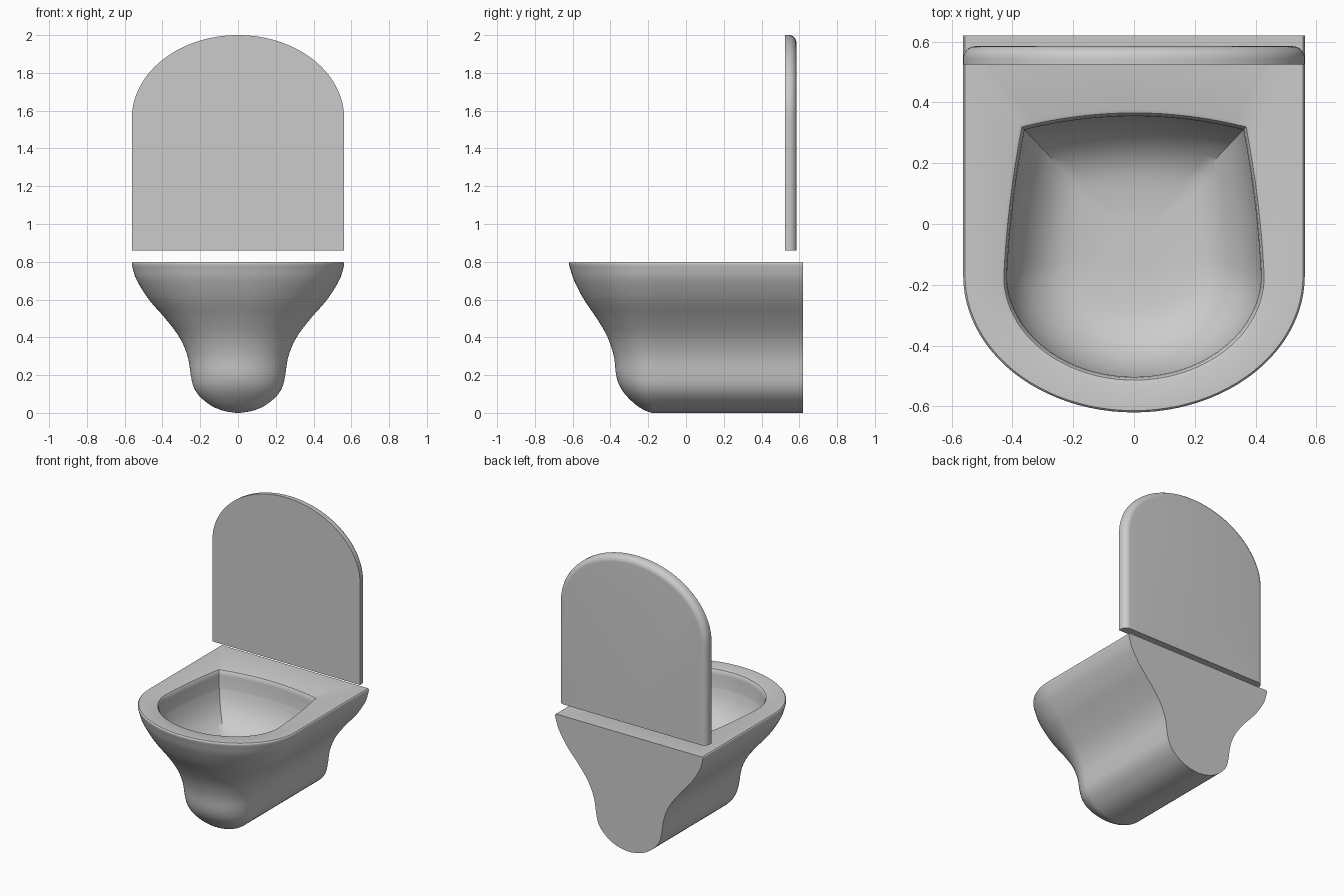
import bpy
import bmesh
import math

if "Cube" in bpy.data.objects:
    bpy.data.objects.remove(bpy.data.objects["Cube"], do_unlink=True)

ceramic = bpy.data.materials.new("grey_ceramic")
ceramic.use_nodes = True
GREY = (0.6, 0.6, 0.6, 1.0)
ceramic.diffuse_color = GREY
ceramic.node_tree.nodes["Principled BSDF"].inputs["Base Color"].default_value = GREY

ARC_STEPS = 48
SIDE_STEPS = 8


def smooth_rows(rows, steps=4):
    """Catmull-Rom interpolation between rows of numbers."""
    result = []
    for i in range(len(rows) - 1):
        a, b = rows[max(i - 1, 0)], rows[i]
        c, d = rows[i + 1], rows[min(i + 2, len(rows) - 1)]
        for s in range(steps):
            t = s / steps
            result.append([
                q + 0.5 * t * (r - p + t * (2 * p - 5 * q + 4 * r - u + t * (3 * (q - r) + u - p)))
                for p, q, r, u in zip(a, b, c, d)])
    result.append(rows[-1])
    return result


def d_outline(back_width, width, back, spring, front, back_bulge=0.0, side_bulge=0.0):
    """Closed D shape: back edge, two sides and an elliptical front."""
    points = []
    for i in range(SIDE_STEPS * 2):
        t = i / SIDE_STEPS - 1
        points.append((t * back_width, back + back_bulge * (1 - t * t)))
    side = []
    for i in range(SIDE_STEPS):
        t = i / SIDE_STEPS
        x = back_width + (width - back_width) * (t + side_bulge * t * (1 - t))
        side.append((x, back + (spring - back) * t))
    points += side
    for i in range(ARC_STEPS + 1):
        a = math.pi * i / ARC_STEPS
        points.append((width * math.cos(a), spring - (spring - front) * math.sin(a)))
    points += [(-x, y) for x, y in reversed(side[1:])]
    return points


def loft(name, rings, angle=35):
    """Skin a stack of equal rings and cap both ends."""
    bm = bmesh.new()
    loops = [[bm.verts.new(p) for p in ring] for ring in rings]
    n = len(loops[0])
    for low, high in zip(loops, loops[1:]):
        for i in range(n):
            j = (i + 1) % n
            bm.faces.new((low[i], low[j], high[j], high[i]))
    bm.faces.new(loops[0])
    bm.faces.new(loops[-1])
    bmesh.ops.remove_doubles(bm, verts=bm.verts, dist=0.0002)
    bmesh.ops.recalc_face_normals(bm, faces=bm.faces)
    mesh = bpy.data.meshes.new(name)
    bm.to_mesh(mesh)
    bm.free()
    obj = bpy.data.objects.new(name, mesh)
    bpy.context.collection.objects.link(obj)
    mesh.materials.append(ceramic)
    bpy.ops.object.select_all(action="DESELECT")
    obj.select_set(True)
    bpy.context.view_layer.objects.active = obj
    bpy.ops.object.shade_smooth_by_angle(angle=math.radians(angle))
    return obj


# Outer shell: height, half width, front edge
shell = [
    (0.0, 0.01, -0.18), (0.012, 0.08, -0.215), (0.04, 0.145, -0.262),
    (0.09, 0.205, -0.315), (0.14, 0.236, -0.35), (0.2, 0.25, -0.37),
    (0.3, 0.267, -0.382), (0.4, 0.31, -0.415), (0.5, 0.385, -0.472),
    (0.6, 0.472, -0.54), (0.7, 0.535, -0.592), (0.76, 0.556, -0.612),
    (0.79, 0.562, -0.62), (0.8, 0.556, -0.614),
]
BACK, SPRING = 0.62, -0.17
rings = [[(x, y, z) for x, y in d_outline(w, w, BACK, SPRING, front)]
         for z, w, front in smooth_rows(shell)]

# Bowl: rounded rim, short upright wall, then a scooped basin
opening = d_outline(0.36, 0.418, 0.31, -0.17, -0.503, 0.045, 0.6)
CENTRE = -0.07
rim = [(1.05, 0.8), (1.025, 0.796), (1.008, 0.785), (1.0, 0.765), (1.0, 0.68)]
basin = [(1.0, 0.68), (0.95, 0.61), (0.86, 0.54), (0.72, 0.48),
         (0.55, 0.445), (0.3, 0.43), (0.1, 0.428)]
for scale, z in rim + smooth_rows(basin)[1:]:
    rings.append([(x * scale, CENTRE + (y - CENTRE) * scale, z) for x, y in opening])
loft("toilet_bowl", rings)

# Raised lid: flat front, rounded back edge, straight bottom
HALF, HINGE, ARCH, TOP = 0.562, 0.86, 1.56, 2.0
FRONT, REAR, ROUND = 0.525, 0.585, 0.04
layers = [(FRONT, 0.0)]
for i in range(9):
    a = math.pi / 2 * i / 8
    layers.append((REAR - ROUND * (1 - math.sin(a)), ROUND * (1 - math.cos(a))))
lid_rings = []
for y, inset in layers:
    outline = d_outline(HALF - inset, HALF - inset, -HINGE, -ARCH, inset - TOP)
    lid_rings.append([(x, y, -v) for x, v in outline])
loft("raised_lid", lid_rings)
